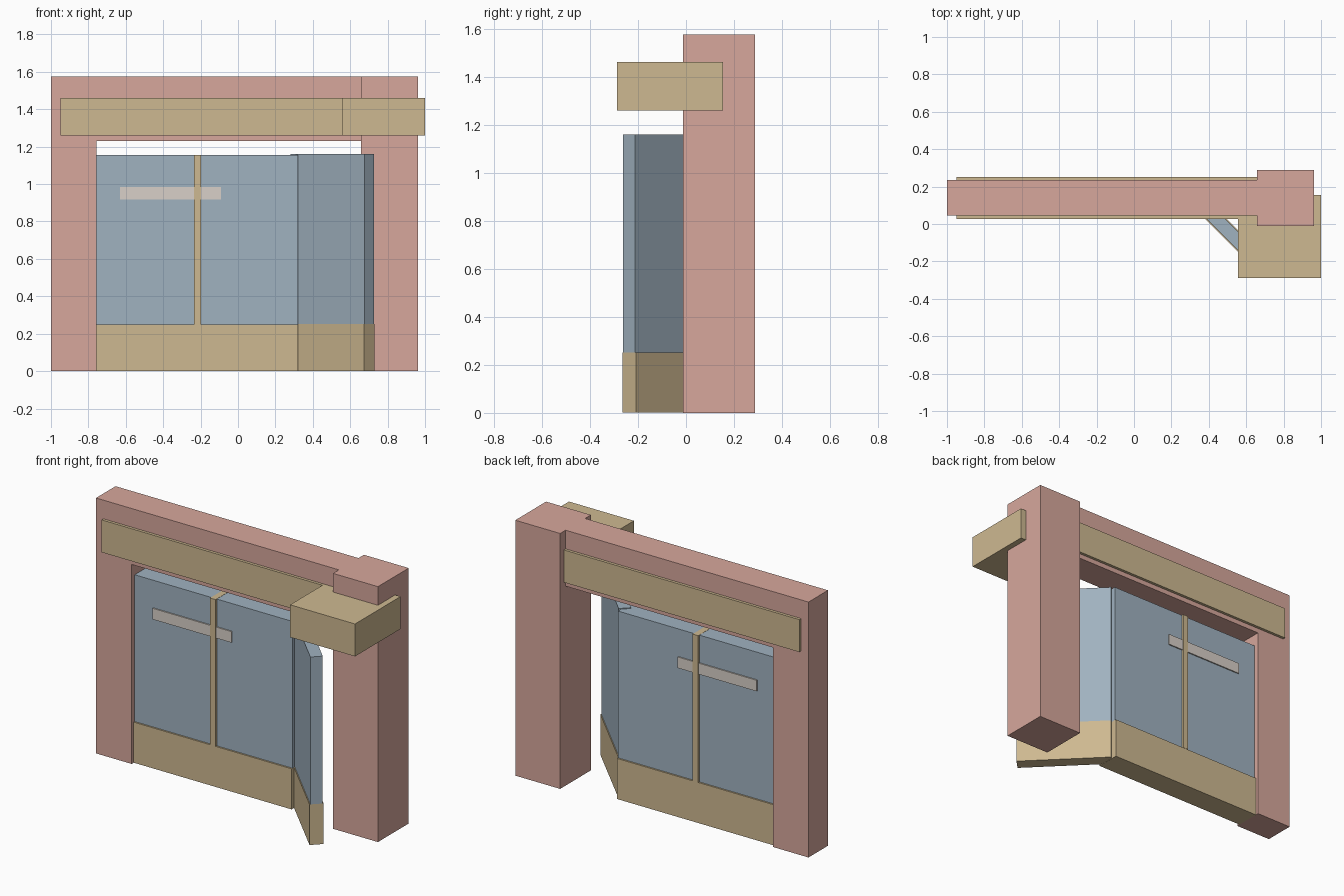
import bpy
import bmesh
from math import radians
from mathutils import Matrix, Vector

cube = bpy.data.objects.get("Cube")
if cube:
    bpy.data.objects.remove(cube, do_unlink=True)


def material(name, rgb):
    m = bpy.data.materials.new(name)
    m.use_nodes = True
    m.diffuse_color = (*rgb, 1)
    bsdf = next(n for n in m.node_tree.nodes if n.type == "BSDF_PRINCIPLED")
    bsdf.inputs["Base Color"].default_value = (*rgb, 1)
    return m


PINK = material("dusty pink", (0.68, 0.386, 0.332))
TAN = material("tan", (0.617, 0.485, 0.283))
BLUE = material("glass blue", (0.352, 0.445, 0.527))
PALE = material("pale grey", (0.686, 0.631, 0.578))


def finish(name, bm, mat):
    bmesh.ops.recalc_face_normals(bm, faces=bm.faces)
    mesh = bpy.data.meshes.new(name)
    bm.to_mesh(mesh)
    bm.free()
    mesh.materials.append(mat)
    ob = bpy.data.objects.new(name, mesh)
    bpy.context.collection.objects.link(ob)
    return ob


def box(name, mat, x, y, z):
    """Box from (min, max) ranges on each axis."""
    bm = bmesh.new()
    bmesh.ops.create_cube(bm, size=1)
    lo, hi = Vector((x[0], y[0], z[0])), Vector((x[1], y[1], z[1]))
    size = hi - lo
    bm.transform(Matrix.Translation((lo + hi) / 2) @ Matrix.Diagonal((*size, 1)))
    return finish(name, bm, mat)


def slab(name, mat, x, depth, z):
    """Box centred on the wall's middle plane."""
    return box(name, mat, x, (MID - depth / 2, MID + depth / 2), z)


MID = 0.14
LEFT, HINGE, POST = -0.757, 0.32, 0.657
BASE_TOP, GLASS_TOP = 0.25, 1.155
TOP, SOFFIT = 1.575, 1.23
BAND = (1.26, 1.46)

# Narrow post and lintel as one extruded profile
bm = bmesh.new()
profile = [(-1, 0), (LEFT, 0), (LEFT, SOFFIT), (POST, SOFFIT), (POST, TOP), (-1, TOP)]
face = bm.faces.new([bm.verts.new((x, 0.045, z)) for x, z in profile])
ext = bmesh.ops.extrude_face_region(bm, geom=[face])
bmesh.ops.translate(bm, vec=(0, 0.19, 0),
                    verts=[v for v in ext["geom"] if isinstance(v, bmesh.types.BMVert)])
finish("post_and_lintel", bm, PINK)

# Thick post with its projecting block, and the band through the lintel
box("corner_post", PINK, (POST, 0.963), (-0.012, 0.288), (0, TOP))
box("projecting_block", TAN, (0.557, 1.0), (-0.288, 0.155), BAND)
slab("lintel_band", TAN, (-0.95, POST), 0.225, BAND)

# Fixed window panel
slab("fixed_base", TAN, (LEFT, HINGE), 0.15, (0, BASE_TOP))
slab("fixed_glass", BLUE, (LEFT, HINGE), 0.13, (BASE_TOP, GLASS_TOP))
slab("mullion", TAN, (-0.235, -0.197), 0.154, (BASE_TOP, GLASS_TOP + 0.001))
slab("window_plate", PALE, (-0.63, -0.092), 0.145, (0.917, 0.985))

# Door leaf standing open at the hinge
swing = Matrix.Translation((HINGE + 0.005, MID, 0)) @ Matrix.Rotation(radians(-45), 4, "Z")
for name, mat, thick, z in (("leaf_base", TAN, 0.08, (0.001, BASE_TOP + 0.001)),
                            ("leaf_glass", BLUE, 0.07, (BASE_TOP, GLASS_TOP + 0.005))):
    leaf = box(name, mat, (-0.028, 0.533), (-thick / 2, thick / 2), z)
    leaf.data.transform(swing)
